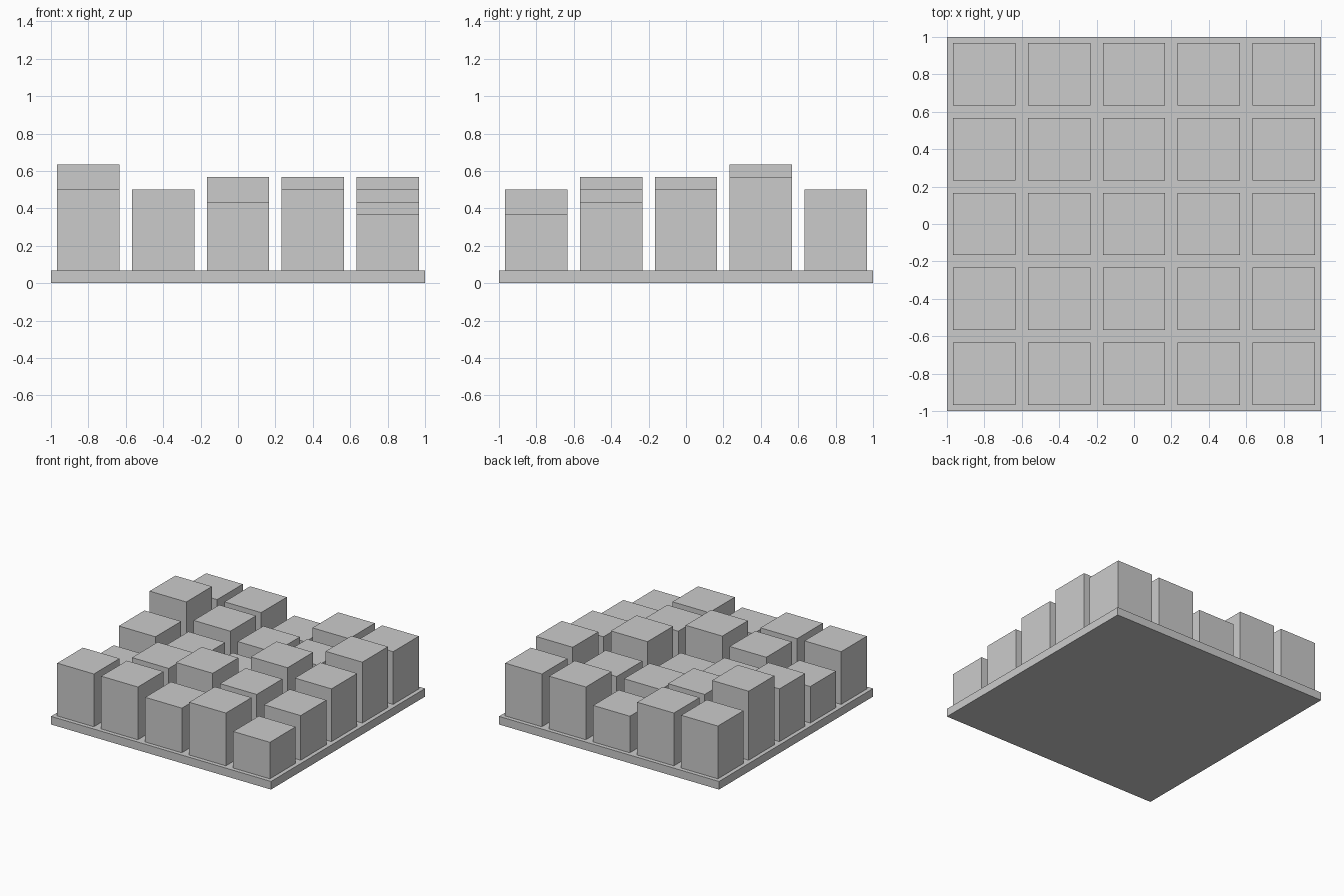
import bpy
import bmesh
from mathutils import Matrix, Vector

cube = bpy.data.objects.get("Cube")
if cube:
    bpy.data.objects.remove(cube, do_unlink=True)

UNIT = 1 / 15      # base thickness; every other size is a multiple of it
PITCH = 6 * UNIT   # spacing between blocks
WIDTH = 5 * UNIT   # block footprint

grey = bpy.data.materials.new("plain_grey")
grey.use_nodes = True
colour = (0.6, 0.6, 0.6, 1)
grey.diffuse_color = colour
grey.node_tree.nodes["Principled BSDF"].inputs["Base Color"].default_value = colour


def box(name, x, y, width, bottom, top):
    """Square flat-faced block standing between two heights."""
    size = Vector((width, width, top - bottom))
    bm = bmesh.new()
    bmesh.ops.create_cube(bm, size=1, matrix=Matrix.Diagonal(size).to_4x4())
    mesh = bpy.data.meshes.new(name)
    bm.to_mesh(mesh)
    bm.free()
    mesh.materials.append(grey)
    obj = bpy.data.objects.new(name, mesh)
    obj.location = (x, y, (bottom + top) / 2)
    bpy.context.collection.objects.link(obj)


# Square base slab
box("base_plate", 0, 0, 2, 0, UNIT)

# Block height steps, front row first, each row running from -x to +x
rows = ["22120",
        "02321",
        "21032",
        "42113",
        "22022"]
for j, row in enumerate(rows):
    for i, step in enumerate(row):
        top = (5.5 + int(step)) * UNIT
        box(f"block_row{j + 1}_column{i + 1}",
            (i - 2) * PITCH, (j - 2) * PITCH, WIDTH, UNIT, top)
